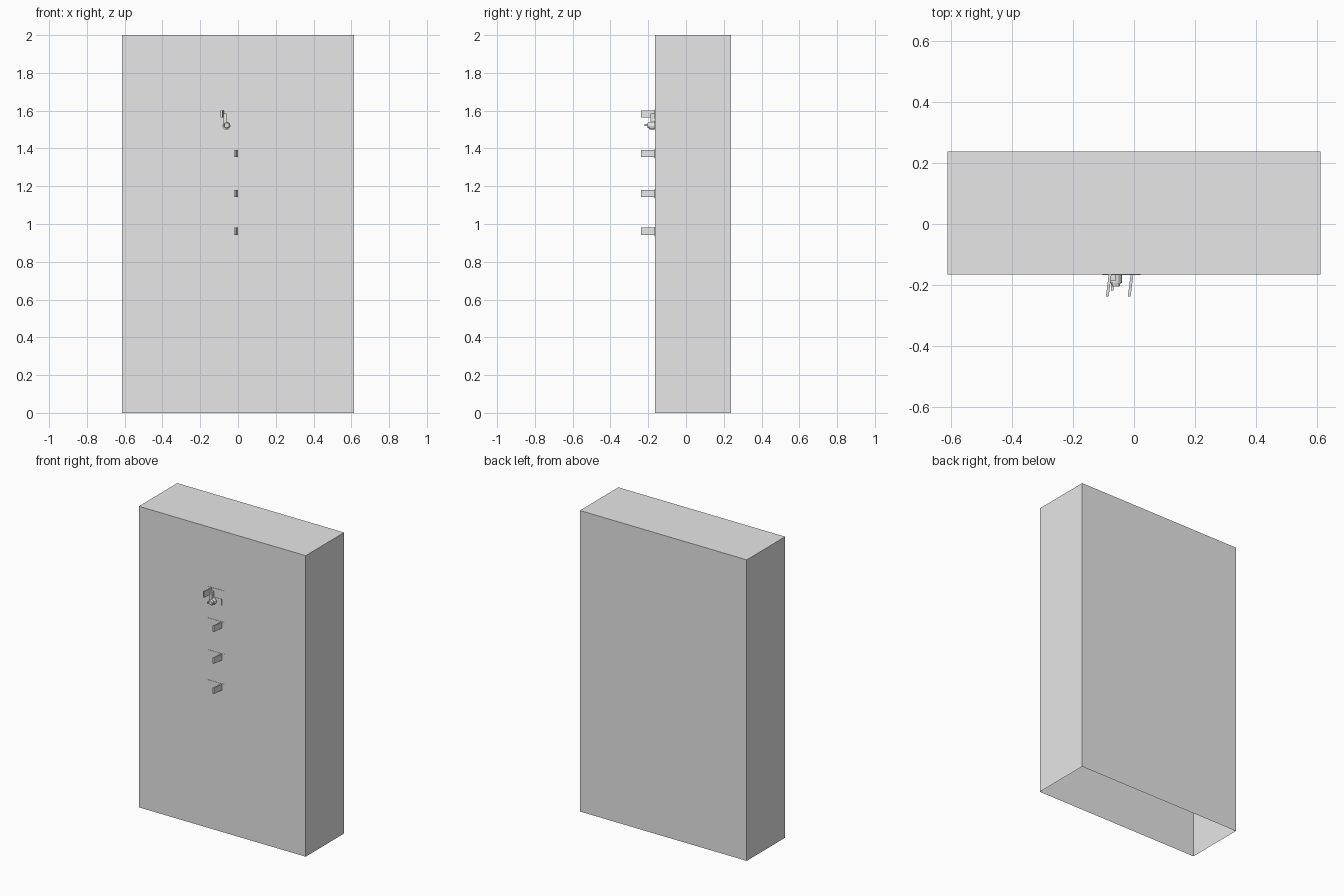
import bpy, bmesh
from mathutils import Vector, Matrix
from math import radians

cube = bpy.data.objects.get("Cube")
if cube:
    bpy.data.objects.remove(cube, do_unlink=True)

grey = bpy.data.materials.new("light_grey")
grey.use_nodes = True
grey.diffuse_color = (0.8, 0.8, 0.8, 1)
grey.node_tree.nodes["Principled BSDF"].inputs["Base Color"].default_value = (0.8, 0.8, 0.8, 1)

WALL = -0.165  # front face of the slab
BACK = 0.238


def finish(name, bm):
    mesh = bpy.data.meshes.new(name)
    bm.to_mesh(mesh)
    bm.free()
    mesh.materials.append(grey)
    obj = bpy.data.objects.new(name, mesh)
    bpy.context.collection.objects.link(obj)
    return obj


def box(name, low, high, slant=0, open_bottom=False):
    """Box between two corners; its front end shifts sideways by slant."""
    low, high = Vector(low), Vector(high)
    bm = bmesh.new()
    bmesh.ops.create_cube(bm, size=1)
    for v in bm.verts:
        front = v.co.y < 0
        v.co = (low + high) / 2 + v.co * (high - low)
        if front:
            v.co.x += slant
    if open_bottom:
        under = [f for f in bm.faces if f.normal.z < -0.9]
        bmesh.ops.delete(bm, geom=under, context='FACES_ONLY')
    return finish(name, bm)


def disc(name, x, z, r_back, r_front, y_back, y_front, sides=12):
    """Round part standing out from the front face."""
    bm = bmesh.new()
    place = Matrix.Translation((x, (y_back + y_front) / 2, z)) @ Matrix.Rotation(radians(90), 4, 'X')
    bmesh.ops.create_cone(bm, cap_ends=True, segments=sides, radius1=r_back,
                          radius2=r_front, depth=y_back - y_front, matrix=place)
    return finish(name, bm)


# Main slab, hollow and open underneath
box("wall_slab", (-0.613, WALL, 0), (0.613, BACK, 2), open_bottom=True)

# Mounting plates, each with one slanted fin
for i, (z, right_fin) in enumerate([(0.935, False), (1.135, False), (1.347, False), (1.556, True)]):
    box(f"mount_plate_{i}", (-0.103, WALL - 0.002, z), (0.021, WALL, z + 0.05))
    x = -0.083 if right_fin else -0.011
    box(f"fin_{i}", (x, -BACK, z + 0.007), (x + 0.009, WALL, z + 0.046), slant=-0.009)

# Latch below the top plate: backing, arm, stepped knob and lever
box("latch_plate", (-0.08, WALL - 0.002, 1.505), (-0.003, WALL, 1.547))
box("latch_arm", (-0.079, -0.187, 1.53), (-0.061, WALL, 1.585))
disc("latch_base", -0.061, 1.52, 0.021, 0.021, WALL, -0.193)
disc("latch_knob", -0.06, 1.522, 0.016, 0.013, -0.193, -0.205)
box("latch_lever", (-0.075, -0.219, 1.518), (-0.068, -0.193, 1.53))
